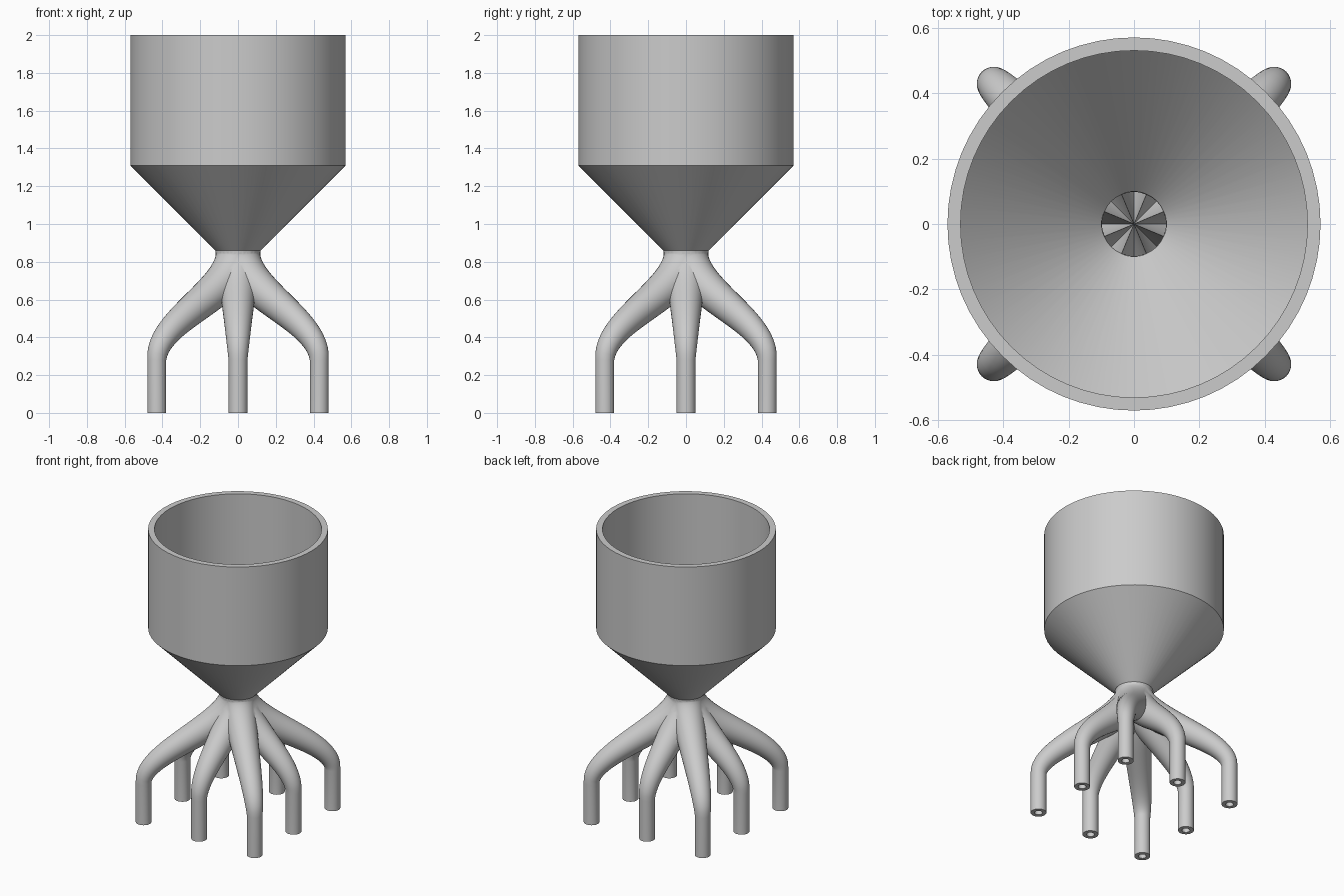
import bpy, bmesh, math
from mathutils import Vector

cube = bpy.data.objects.get("Cube")
if cube:
    bpy.data.objects.remove(cube)

GREY = (0.6, 0.6, 0.6, 1)
mat = bpy.data.materials.new("light grey")
mat.use_nodes = True
mat.diffuse_color = GREY
mat.node_tree.nodes["Principled BSDF"].inputs["Base Color"].default_value = GREY

NECK_Z, BEND_Z, HANDLE = 0.86, 0.28, 0.22
NECK_R, BORE_R, LEG_R, HOLE_R = 0.12, 0.1, 0.05, 0.025
SPREAD, SIDES, STEPS = 0.43, 32, 24


def loft(name, rings, closed=False):
    """Skin a list of rings; cap the ends unless the rings form a loop."""
    bm = bmesh.new()
    vs = [[bm.verts.new(p) for p in ring] for ring in rings]
    n = len(vs[0])
    pairs = list(zip(vs, vs[1:])) + ([(vs[-1], vs[0])] if closed else [])
    for a, b in pairs:
        for i in range(n):
            j = (i + 1) % n
            bm.faces.new((a[i], a[j], b[j], b[i]))
    if not closed:
        bm.faces.new(vs[0])
        bm.faces.new(vs[-1])
    bmesh.ops.recalc_face_normals(bm, faces=bm.faces)
    mesh = bpy.data.meshes.new(name)
    bm.to_mesh(mesh)
    bm.free()
    mesh.materials.append(mat)
    obj = bpy.data.objects.new(name, mesh)
    bpy.context.collection.objects.link(obj)
    return obj


def smooth(obj, angle):
    bpy.ops.object.select_all(action='DESELECT')
    obj.select_set(True)
    bpy.context.view_layer.objects.active = obj
    bpy.ops.object.shade_smooth_by_angle(angle=math.radians(angle))


def combine(target, tool, operation):
    """Apply a boolean and delete the tool object."""
    tool.hide_render = True
    mod = target.modifiers.new(operation, 'BOOLEAN')
    mod.operation, mod.solver, mod.object = operation, 'MANIFOLD', tool
    bpy.context.view_layer.update()
    graph = bpy.context.evaluated_depsgraph_get()
    result = bpy.data.meshes.new_from_object(target.evaluated_get(graph))
    target.modifiers.clear()
    target.data = result
    bpy.data.objects.remove(tool)


# Section outlines, both starting at the inner side and running the same way round
circle = [Vector((math.cos(a), math.sin(a))) for a in
          (math.pi + 2 * math.pi * i / SIDES for i in range(SIDES))]


def sector_point(i):
    """Point on a one-eighth slice of the unit disc, with its tip first."""
    q = SIDES // 4
    half = math.pi / 8
    if i < q:
        r, a = i / q, -half
    elif i <= 3 * q:
        r, a = 1, -half + 2 * half * (i - q) / (2 * q)
    else:
        r, a = (SIDES - i) / q, half
    return Vector((r * math.cos(a), r * math.sin(a)))


sector = [sector_point(i) for i in range(SIDES)]


def branch(name, foot, start, r0, r1, over):
    """Sweep a section from the neck to a foot, blending start into a circle."""
    foot = Vector(foot)
    out = foot.normalized()
    side = Vector((0, 0, 1)).cross(out)
    p0 = Vector((0, 0, NECK_Z))
    p3 = foot + Vector((0, 0, BEND_Z))
    p1, p2 = p0 - Vector((0, 0, HANDLE)), p3 + Vector((0, 0, HANDLE))
    rings = []
    for k in range(STEPS + 1):
        t = k / STEPS
        s = 1 - t
        centre = s**3 * p0 + 3 * s * s * t * p1 + 3 * s * t * t * p2 + t**3 * p3
        tangent = (s * s * (p1 - p0) + 2 * s * t * (p2 - p1) + t * t * (p3 - p2)).normalized()
        u = side.cross(tangent).normalized()
        if u.dot(out) < 0:
            u = -u
        rings.append([])
        for a, b in zip(start, circle):
            p = a * r0 * s + b * r1 * t
            rings[-1].append(centre + u * p.x + side * p.y)
    # Straight end, and an optional overshoot at both ends for cutting
    rings.append([Vector((p.x, p.y, -over)) for p in rings[-1]])
    if over:
        rings.insert(0, [p + Vector((0, 0, over)) for p in rings[0]])
    return loft(name, rings)


# Funnel bowl: cylinder wall on a cone, open at the neck
profile = [(NECK_R, NECK_Z), (0.57, 1.31), (0.57, 2), (0.53, 2), (0.53, 1.31), (BORE_R, NECK_Z)]
SEG = 64
funnel = loft("funnel_bowl", [
    [(r * math.cos(2 * math.pi * i / SEG), r * math.sin(2 * math.pi * i / SEG), z)
     for i in range(SEG)] for r, z in profile], closed=True)
smooth(funnel, 30)

# Eight hollow legs on a square ring, fused at the neck
feet = [(x * SPREAD, y * SPREAD, 0) for x in (-1, 0, 1) for y in (-1, 0, 1) if x or y]
legs = branch("branching_legs", feet[0], circle, NECK_R, LEG_R, 0)
for foot in feet[1:]:
    combine(legs, branch("leg", foot, circle, NECK_R, LEG_R, 0), 'UNION')
for foot in feet:
    combine(legs, branch("leg_bore", foot, sector, BORE_R, HOLE_R, 0.02), 'DIFFERENCE')
smooth(legs, 30)
